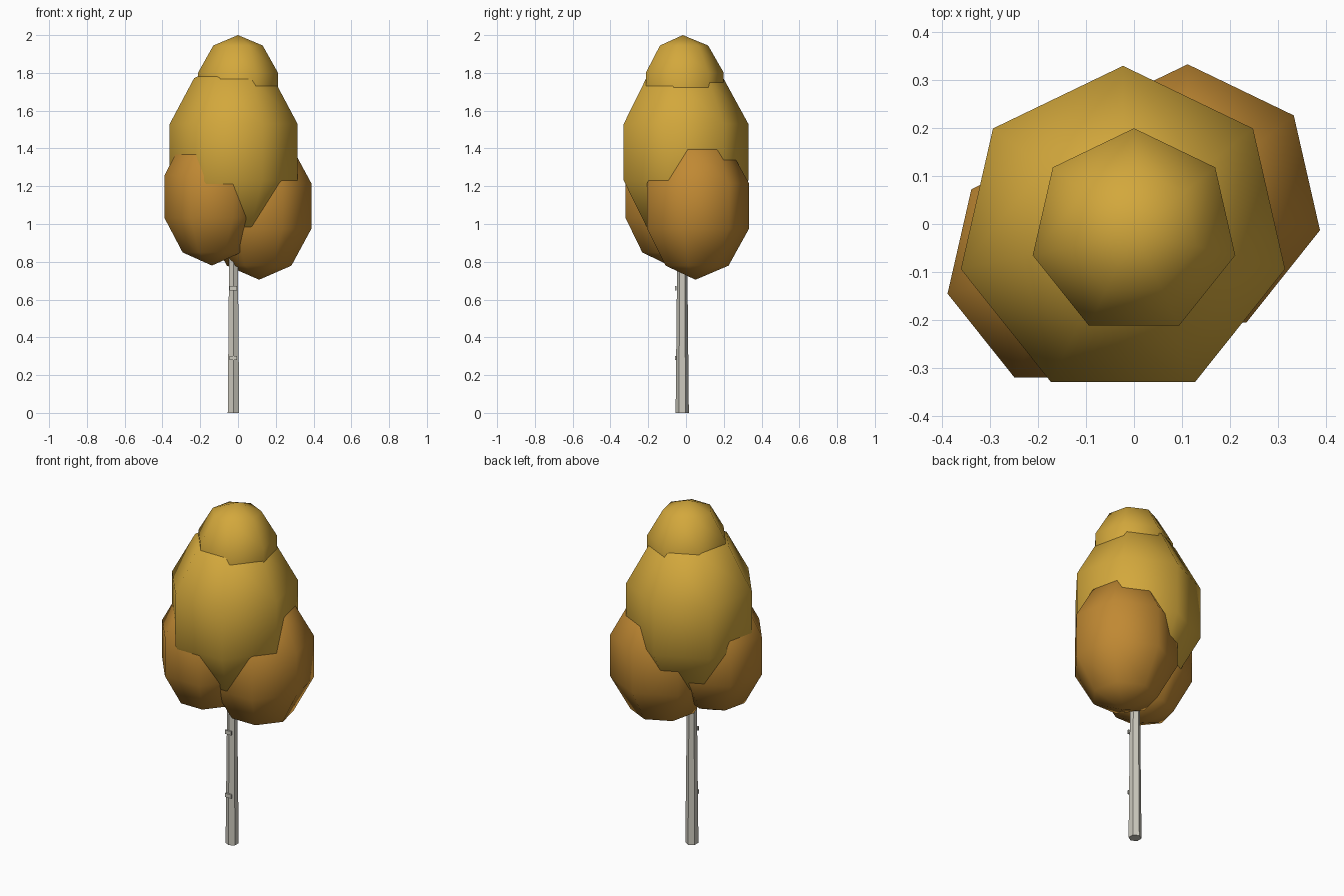
import bpy

if "Cube" in bpy.data.objects:
    bpy.data.objects.remove(bpy.data.objects["Cube"])


def material(name, color):
    mat = bpy.data.materials.new(name)
    mat.diffuse_color = (*color, 1.0)
    mat.use_nodes = True
    mat.node_tree.nodes["Principled BSDF"].inputs["Base Color"].default_value = mat.diffuse_color
    return mat


gold = material("gold_leaves", (0.65, 0.39, 0.045))
amber = material("amber_leaves", (0.53, 0.25, 0.033))
bark = material("pale_bark", (0.60, 0.58, 0.51))


def finish(name, mat):
    obj = bpy.context.object
    obj.name = name
    obj.data.materials.append(mat)
    return obj


def leaf_clump(name, center, radius, half_height, mat):
    """Seven-sided faceted ball, stretched upwards and smoothly shaded."""
    bpy.ops.mesh.primitive_uv_sphere_add(segments=7, ring_count=5, radius=1, location=center)
    obj = finish(name, mat)
    obj.scale = (radius, radius, half_height)
    bpy.ops.object.transform_apply(location=False, rotation=False, scale=True)
    bpy.ops.object.shade_smooth()


# Crown: main mass, top tuft and two lower side clumps
leaf_clump("main_crown", (-0.023, -0.017, 1.38), 0.365, 0.485, gold)
leaf_clump("top_crown", (0.0, -0.017, 1.712), 0.228, 0.288, gold)
leaf_clump("right_crown", (0.112, 0.05, 1.095), 0.298, 0.39, amber)
leaf_clump("left_crown", (-0.138, -0.088, 1.145), 0.271, 0.365, amber)

# Trunk: tapered six-sided post
TRUNK_X, TRUNK_Y, TRUNK_H = -0.024, -0.02, 1.1
bpy.ops.mesh.primitive_cone_add(vertices=6, radius1=0.035, radius2=0.024, depth=TRUNK_H,
                                location=(TRUNK_X, TRUNK_Y, TRUNK_H / 2))
finish("trunk", bark)

# Bark marks: small plates on the front of the trunk
for i, z in enumerate((0.29, 0.66)):
    bpy.ops.mesh.primitive_cube_add(size=1, location=(TRUNK_X, -0.054, z))
    mark = finish(f"bark_mark_{i + 1}", bark)
    mark.scale = (0.04, 0.009, 0.022)
    bpy.ops.object.transform_apply(location=False, rotation=False, scale=True)
